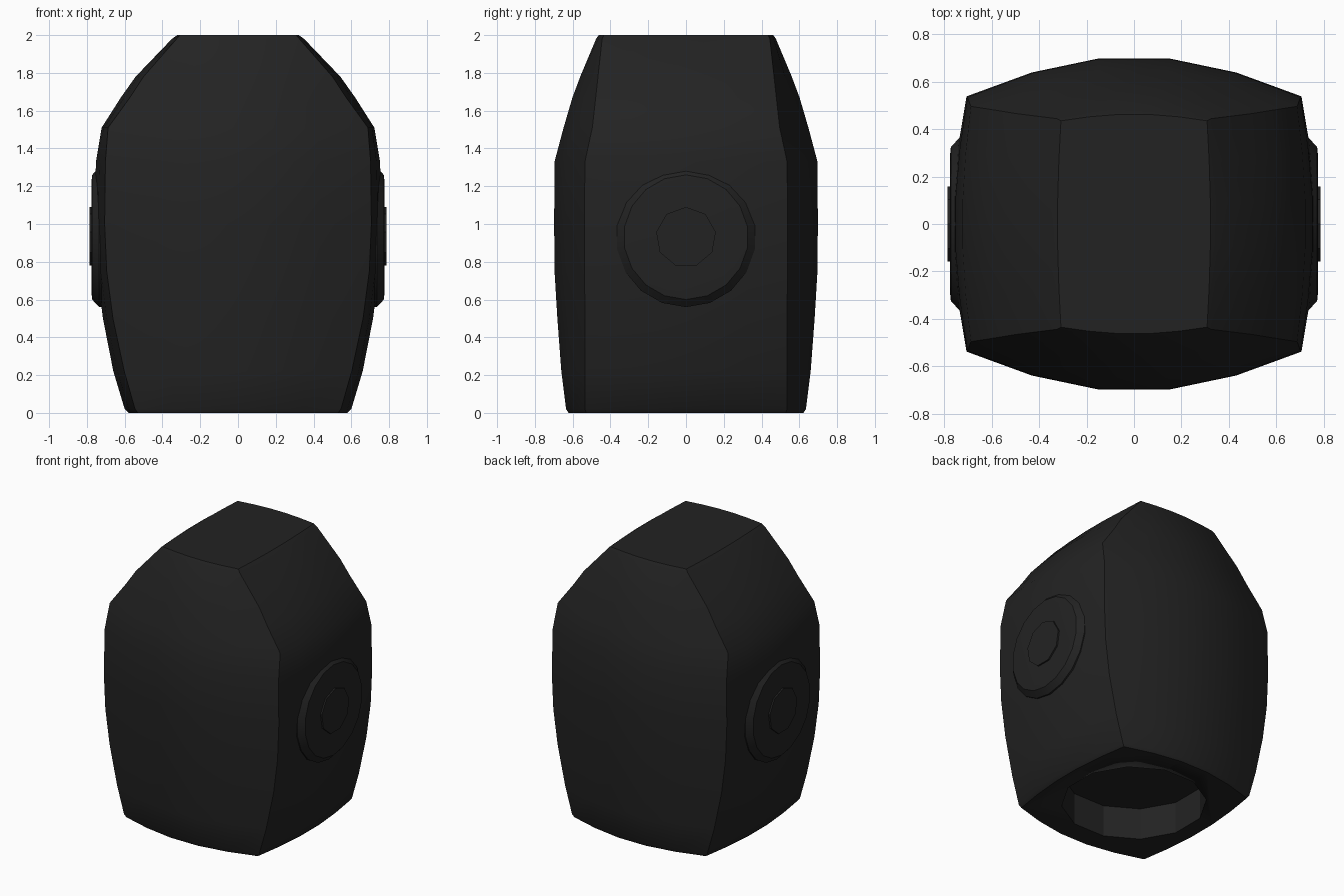
import bpy, bmesh, math
from mathutils import Matrix

if "Cube" in bpy.data.objects:
    bpy.data.objects.remove(bpy.data.objects["Cube"])

mat = bpy.data.materials.new("matte black")
mat.diffuse_color = (0.0165, 0.0165, 0.0165, 1)
mat.use_nodes = True
mat.node_tree.nodes["Principled BSDF"].inputs["Base Color"].default_value = mat.diffuse_color


def finish(bm, name, angle=28):
    bmesh.ops.recalc_face_normals(bm, faces=bm.faces)
    me = bpy.data.meshes.new(name)
    bm.to_mesh(me)
    bm.free()
    me.materials.append(mat)
    ob = bpy.data.objects.new(name, me)
    bpy.context.collection.objects.link(ob)
    bpy.ops.object.select_all(action='DESELECT')
    ob.select_set(True)
    bpy.context.view_layer.objects.active = ob
    bpy.ops.object.shade_smooth_by_angle(angle=math.radians(angle))
    return ob


def loft(bm, rings):
    """Skin closed rings of points and cap both ends."""
    vs = [[bm.verts.new(p) for p in r] for r in rings]
    n = len(vs[0])
    for a, b in zip(vs, vs[1:]):
        for i in range(n):
            j = (i + 1) % n
            bm.faces.new((a[i], a[j], b[j], b[i]))
    bm.faces.new(vs[0][::-1])
    bm.faces.new(vs[-1])


def section(z, cx, cy, sx, fy):
    """Box section with bulged sides: corner (cx, cy), side bulge sx, front bulge fy."""
    steps = [(-1, 0), (-.61, .63), (-.21, 1), (.21, 1), (.61, .63)]
    front = [(cx * t, -(cy + (fy - cy) * b), z) for t, b in steps]
    right = [(cx + (sx - cx) * b, cy * t, z) for t, b in steps]
    half = front + right
    return half + [(-x, -y, z) for x, y, z in half]


def circle(r, n, x, start=0.0):
    """Ring around the x axis at the side-disc centre, first vertex up."""
    return [(x, r * math.sin(start + math.tau * i / n),
             0.93 + r * math.cos(start + math.tau * i / n)) for i in range(n)]


# main barrel-sided body
levels = [
    (0.00, .530, .528, .580, .622), (0.02, .545, .535, .600, .635),
    (0.22, .602, .535, .660, .660), (0.50, .662, .535, .715, .681),
    (0.75, .695, .537, .746, .696), (1.00, .706, .538, .762, .698),
    (1.33, .702, .535, .752, .696), (1.51, .688, .496, .722, .648),
    (1.67, .572, .478, .620, .601), (1.78, .500, .466, .542, .560),
    (1.98, .325, .444, .350, .476), (2.00, .308, .435, .322, .462)]
bm = bmesh.new()
loft(bm, [section(*l) for l in levels])
body = finish(bm, "body")

# twelve-sided socket in the underside
bm = bmesh.new()
bmesh.ops.create_cone(bm, cap_ends=True, segments=12, radius1=.48, radius2=.48, depth=.46,
                      matrix=Matrix.Rotation(math.radians(15), 4, 'Z'))
cutter = finish(bm, "socket_cutter")
cutter.hide_render = True
cutter.hide_set(True)
mod = body.modifiers.new("socket", 'BOOLEAN')
mod.operation = 'DIFFERENCE'
mod.solver = 'EXACT'
mod.object = cutter

# round side discs with raised hubs
for s, side in ((1, "right"), (-1, "left")):
    bm = bmesh.new()
    loft(bm, [circle(.37, 18, s * .70), circle(.37, 18, s * .735),
              circle(.33, 18, s * .772), circle(.29, 18, s * .776)])
    finish(bm, side + "_disc")
    bm = bmesh.new()
    loft(bm, [circle(.16, 9, s * .74), circle(.16, 9, s * .787)])
    finish(bm, side + "_hub")
